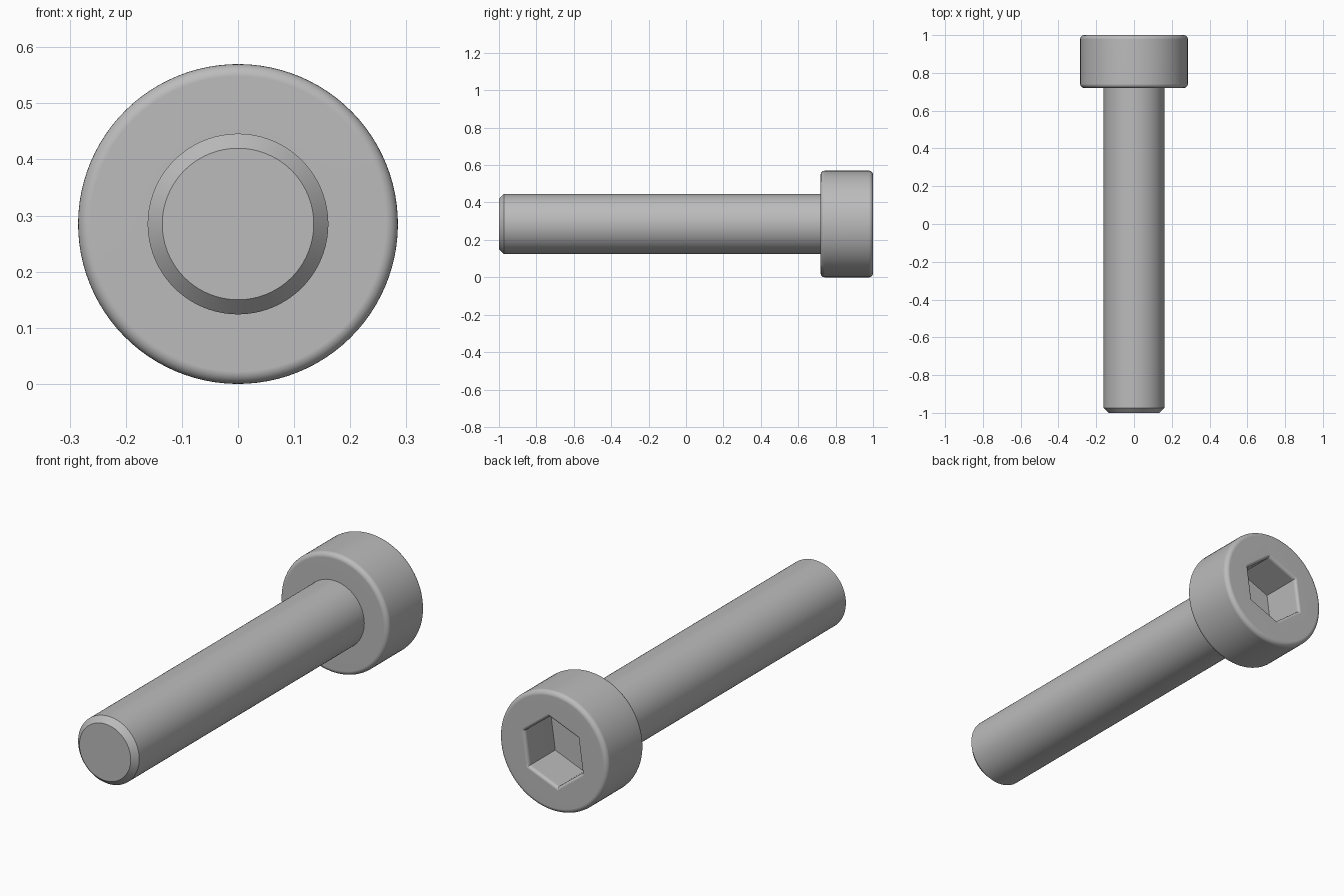
import bpy
import bmesh
from math import sin, cos, pi, radians

SEGMENTS = 96
HEX_TURN = radians(22)
HEAD_R, SHANK_R, TIP_R = 0.285, 0.161, 0.135
HEAD_BASE, HEAD_TOP = 0.72, 1.0
ROUND = 0.022
HEX_R, HEX_LIP, HEX_FLOOR = 0.163, 0.016, 0.8

cube = bpy.data.objects.get("Cube")
if cube:
    bpy.data.objects.remove(cube, do_unlink=True)

steel = bpy.data.materials.new("grey steel")
steel.use_nodes = True
grey = (0.5, 0.5, 0.5, 1)
steel.diffuse_color = grey
steel.node_tree.nodes["Principled BSDF"].inputs["Base Color"].default_value = grey


def ring(bm, radius, y, hexagonal=False):
    """Closed loop around the bolt axis, round or six-sided."""
    verts = []
    for i in range(SEGMENTS):
        a = 2 * pi * i / SEGMENTS
        r = radius
        if hexagonal:
            r *= cos(pi / 6) / cos(a % (pi / 3) - pi / 6)
        a += HEX_TURN
        verts.append(bm.verts.new((r * cos(a), y, HEAD_R + r * sin(a))))
    return verts


def arc(radius, y, size, start, steps=6):
    """Quarter-round profile points as (radius, y)."""
    angles = [start + pi / 2 * i / steps for i in range(steps + 1)]
    return [(radius + size * cos(a), y + size * sin(a)) for a in angles]


def build(name, profile, cap_start=False, cap_end=False):
    """Skin a run of (radius, y, hexagonal) loops into an object."""
    bm = bmesh.new()
    loops = [ring(bm, *p) for p in profile]
    for a, b in zip(loops, loops[1:]):
        for i in range(SEGMENTS):
            j = (i + 1) % SEGMENTS
            bm.faces.new((a[i], b[i], b[j], a[j]))
    if cap_start:
        bm.faces.new(loops[0])
    if cap_end:
        bm.faces.new(loops[-1])
    mesh = bpy.data.meshes.new(name)
    bm.to_mesh(mesh)
    bm.free()
    mesh.materials.append(steel)
    obj = bpy.data.objects.new(name, mesh)
    bpy.context.collection.objects.link(obj)
    bpy.ops.object.select_all(action='DESELECT')
    obj.select_set(True)
    bpy.context.view_layer.objects.active = obj
    bpy.ops.object.shade_smooth_by_angle(angle=radians(25))
    weighted = obj.modifiers.new("even shading", 'WEIGHTED_NORMAL')
    weighted.keep_sharp = True
    return obj


# Plain shank with a chamfered tip
build("shank", [(TIP_R, -1), (SHANK_R, -0.973), (SHANK_R, HEAD_BASE)], cap_start=True)

# Cylindrical head with rounded rims, running into the hexagonal socket
head = [(SHANK_R, HEAD_BASE)]
head += arc(HEAD_R - ROUND, HEAD_BASE + ROUND, ROUND, -pi / 2)
head += arc(HEAD_R - ROUND, HEAD_TOP - ROUND, ROUND, 0)
socket = arc(HEX_R + HEX_LIP, HEAD_TOP - HEX_LIP, HEX_LIP, pi / 2)
socket.append((HEX_R, HEX_FLOOR))
build("socket_head", head + [(r, y, True) for r, y in socket], cap_end=True)
